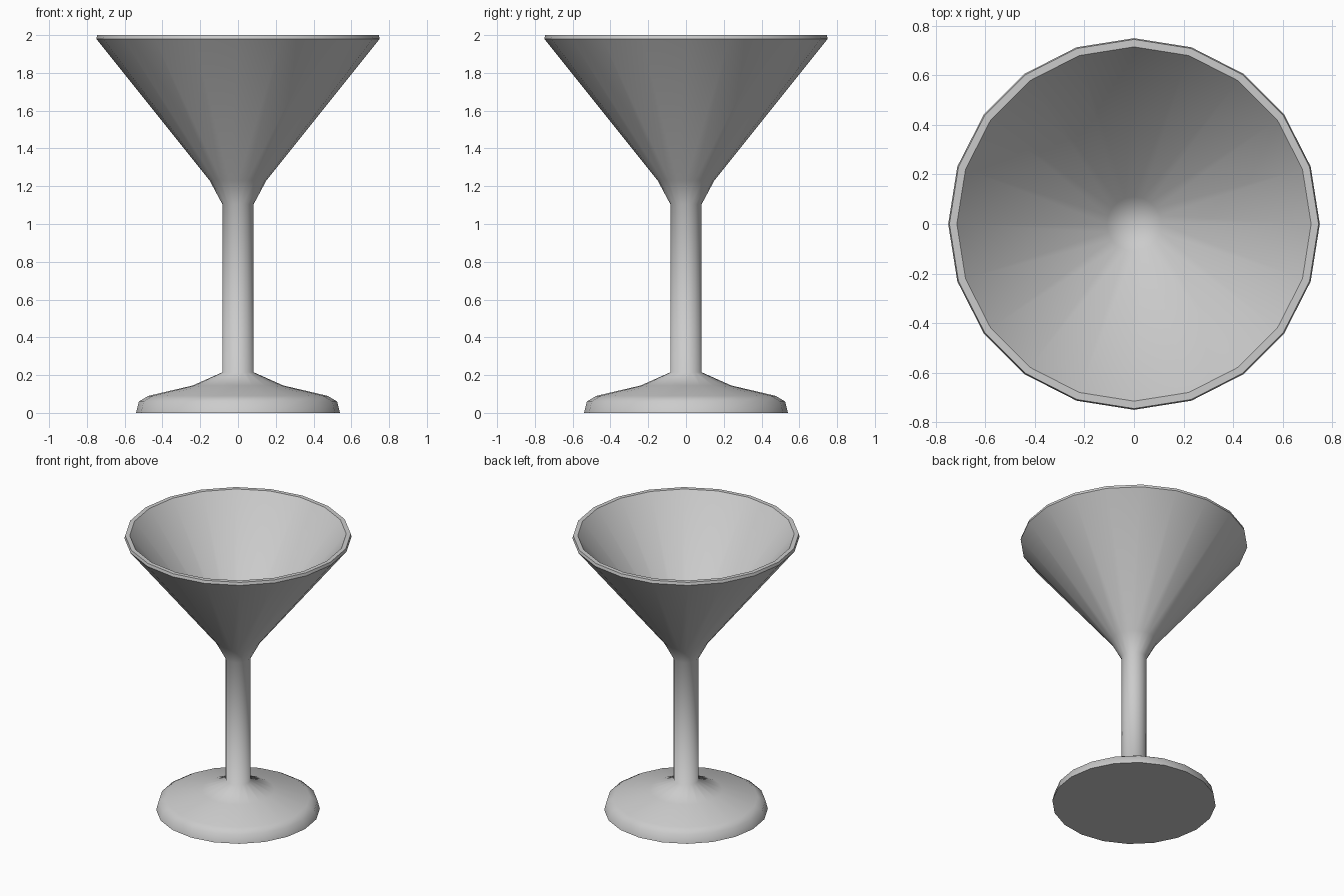
import bpy, bmesh
from math import cos, sin, tau

if "Cube" in bpy.data.objects:
    bpy.data.objects.remove(bpy.data.objects["Cube"])

SIDES = 20

# Profile from the foot's underside, up the outside, over the rim, down the inside
# (radius, height, sharp ring)
PROFILE = [
    (0.00, 0.00, False),
    (0.54, 0.00, True),     # foot edge
    (0.525, 0.06, False),
    (0.475, 0.09, False),
    (0.24, 0.145, False),
    (0.083, 0.215, False),  # stem bottom
    (0.083, 1.105, False),  # stem top
    (0.15, 1.23, False),    # bowl outside
    (0.75, 1.98, True),
    (0.745, 2.00, True),    # rim
    (0.715, 2.00, True),
    (0.11, 1.235, False),   # bowl inside
    (0.00, 1.19, False),
]


def lathe(name, profile, sides):
    bm = bmesh.new()
    rings = []
    for r, z, sharp in profile:
        n = sides if r > 0 else 1
        rings.append([bm.verts.new((r * cos(tau * i / sides), r * sin(tau * i / sides), z))
                      for i in range(n)])
    for low, high in zip(rings, rings[1:]):
        for i in range(sides):
            j = (i + 1) % sides
            corners = [low[i % len(low)], low[j % len(low)],
                       high[j % len(high)], high[i % len(high)]]
            face = bm.faces.new(list(dict.fromkeys(corners)))
            face.smooth = True
    for ring, (r, z, sharp) in zip(rings, profile):
        if sharp:
            for i in range(sides):
                bm.edges.get((ring[i], ring[(i + 1) % sides])).smooth = False
    bmesh.ops.recalc_face_normals(bm, faces=bm.faces)
    mesh = bpy.data.meshes.new(name)
    bm.to_mesh(mesh)
    bm.free()
    obj = bpy.data.objects.new(name, mesh)
    bpy.context.collection.objects.link(obj)
    return obj


# Stemmed glass: foot, stem and hollow bowl as one turned piece
lathe("cocktail_glass", PROFILE, SIDES)
